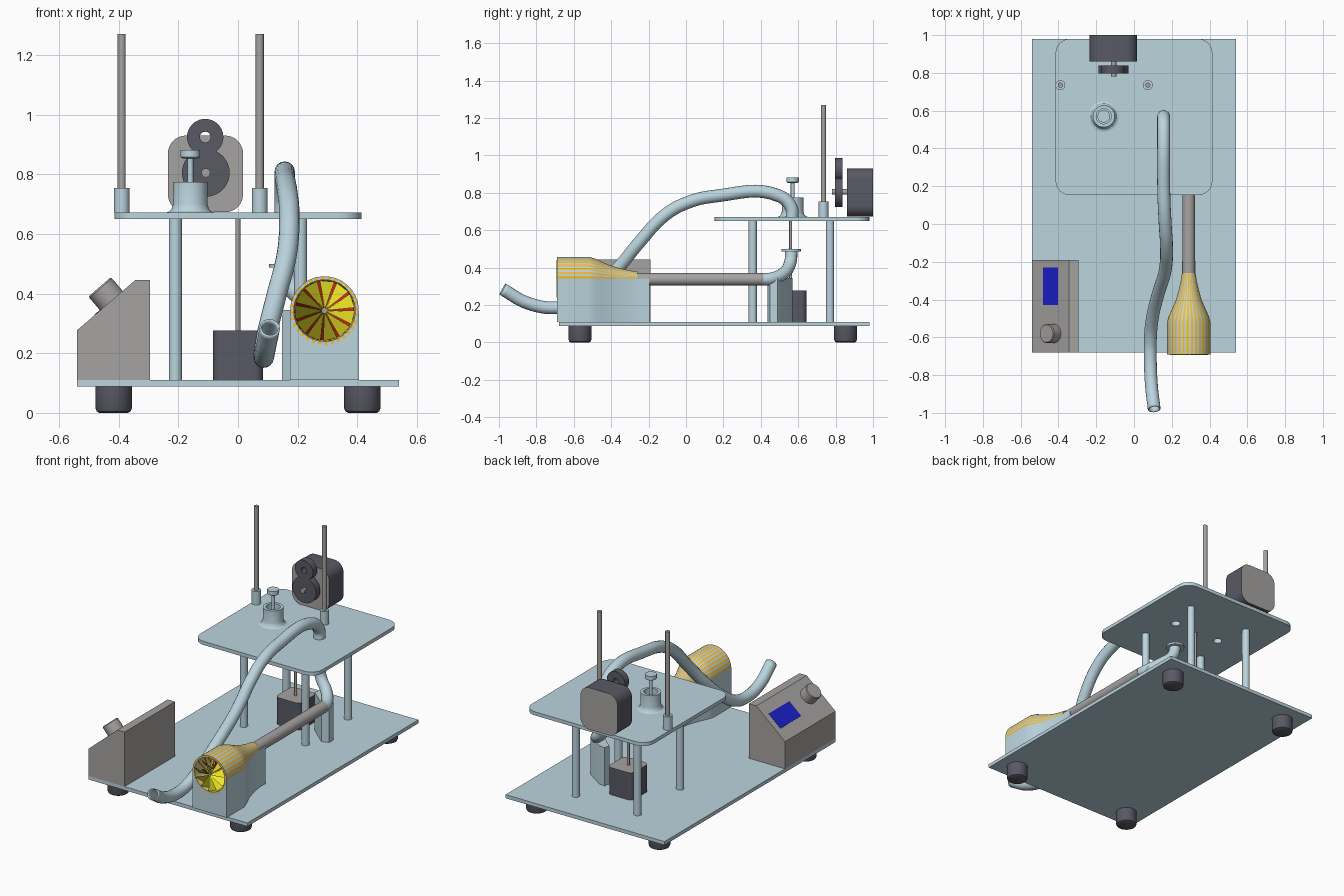
import bpy, bmesh, math
from math import sin, cos, pi, radians

if "Cube" in bpy.data.objects:
    bpy.data.objects.remove(bpy.data.objects["Cube"])


def mat(name, r, g, b):
    m = bpy.data.materials.new(name)
    m.diffuse_color = (r, g, b, 1)
    m.use_nodes = True
    m.node_tree.nodes["Principled BSDF"].inputs["Base Color"].default_value = m.diffuse_color
    return m


BLUE = mat("pale_blue", .50, .66, .73)
GREY = mat("grey", .38, .37, .36)
DARK = mat("dark", .10, .10, .13)
ORANGE = mat("orange", .95, .5, .02)
YELLOW = mat("yellow", .85, .8, .02)
RED = mat("red", .7, .02, .01)
SCREEN = mat("screen_blue", .01, .015, .6)


def make(name, bm, *mats):
    bmesh.ops.remove_doubles(bm, verts=bm.verts, dist=1e-5)
    bmesh.ops.recalc_face_normals(bm, faces=bm.faces)
    me = bpy.data.meshes.new(name)
    bm.to_mesh(me)
    bm.free()
    for m in mats:
        me.materials.append(m)
    ob = bpy.data.objects.new(name, me)
    bpy.context.collection.objects.link(ob)
    return ob


def lathe(name, prof, loc, *mats, axis='z', n=40, loop=False):
    """Spin (radius, height) points; several materials alternate by segment."""
    bm = bmesh.new()
    rings = []
    for i in range(n):
        c, s = cos(2 * pi * i / n), sin(2 * pi * i / n)
        rings.append([bm.verts.new((r * c, r * s, h) if axis == 'z' else (r * c, h, r * s))
                      for r, h in prof])
    k = len(prof)
    for i in range(n):
        a, b = rings[i], rings[(i + 1) % n]
        for j in range(k if loop else k - 1):
            f = bm.faces.new((a[j], a[(j + 1) % k], b[(j + 1) % k], b[j]))
            f.material_index = i % len(mats)
    bmesh.ops.dissolve_degenerate(bm, dist=1e-6, edges=bm.edges)
    ob = make(name, bm, *mats)
    ob.location = loc
    return ob


def rod(name, r, h0, h1, loc, m, axis='z', n=32):
    return lathe(name, [(0, h0), (r, h0), (r, h1), (0, h1)], loc, m, axis=axis, n=n)


def tube(name, ro, ri, h0, h1, loc, m, axis='z'):
    return lathe(name, [(ri, h0), (ro, h0), (ro, h1), (ri, h1)], loc, m, axis=axis, loop=True)


def prism(name, pts, h0, h1, m, axis='z', cap=None):
    """Extrude a 2D outline along z, or an xz outline along y."""
    bm = bmesh.new()
    put = (lambda p, h: (p[0], p[1], h)) if axis == 'z' else (lambda p, h: (p[0], h, p[1]))
    a = [bm.verts.new(put(p, h0)) for p in pts]
    b = [bm.verts.new(put(p, h1)) for p in pts]
    for i in range(len(pts)):
        j = (i + 1) % len(pts)
        bm.faces.new((a[i], a[j], b[j], b[i]))
    for f in (bm.faces.new(a), bm.faces.new(b)):
        f.material_index = 1 if cap else 0
    return make(name, bm, m, *([cap] if cap else []))


def round_rect(x0, x1, y0, y1, r, n=8):
    pts = []
    for q, (x, y) in enumerate([(x1 - r, y1 - r), (x0 + r, y1 - r), (x0 + r, y0 + r), (x1 - r, y0 + r)]):
        for i in range(n + 1):
            t = pi / 2 * (q + i / n)
            pts.append((x + r * cos(t), y + r * sin(t)))
    return pts


def pipe(name, pts, r, wall, m):
    cu = bpy.data.curves.new(name, 'CURVE')
    cu.dimensions = '3D'
    cu.bevel_depth, cu.bevel_resolution, cu.resolution_u = r, 6, 8
    sp = cu.splines.new('BEZIER')
    sp.bezier_points.add(len(pts) - 1)
    for b, p in zip(sp.bezier_points, pts):
        b.co = p
        b.handle_left_type = b.handle_right_type = 'AUTO'
    cu.materials.append(m)
    ob = bpy.data.objects.new(name, cu)
    bpy.context.collection.objects.link(ob)
    bpy.ops.object.select_all(action='DESELECT')
    ob.select_set(True)
    bpy.context.view_layer.objects.active = ob
    bpy.ops.object.convert(target='MESH')
    ob = bpy.context.object
    s = ob.modifiers.new("wall", 'SOLIDIFY')
    s.thickness, s.offset = wall, -1
    return ob


def cut(ob, cutter):
    mod = ob.modifiers.new("cut", 'BOOLEAN')
    mod.operation, mod.solver, mod.object = 'DIFFERENCE', 'EXACT', cutter
    bpy.context.view_layer.objects.active = ob
    bpy.ops.object.modifier_apply(modifier=mod.name)
    bpy.data.objects.remove(cutter)


# base plate and feet
prism("base_plate", [(-.54, -.68), (.54, -.68), (.54, .98), (-.54, .98)], .088, .11, BLUE)
for x in (-.417, .417):
    for y in (-.567, .853):
        lathe("foot", [(0, 0), (.048, 0), (.057, .005), (.061, .016), (.061, .088), (0, .088)], (x, y, 0), DARK)

# raised table on four posts, with two openings
table = prism("table_plate", round_rect(-.415, .415, .153, .98, .075), .65, .672, BLUE)
cut(table, rod("cutter", .025, .6, .7, (-.16, .57, 0), BLUE))
cut(table, rod("cutter", .028, .6, .7, (.157, .567, 0), BLUE))
for x in (-.21, .21):
    for y in (.357, .77):
        rod("table_post", .022, .11, .65, (x, y, 0), BLUE)

# upright rods in sockets
for x in (-.39, .073):
    tube("rod_socket", .026, .0135, .672, .755, (x, .735, 0), BLUE)
    rod("upright_rod", .0135, .672, 1.27, (x, .735, 0), GREY)

# hollow bushing with plunger
lathe("bushing", [(.025, .65), (.025, .70), (.04, .70), (.04, .775), (.058, .775), (.058, .70), (.062, .685),
                  (.069, .676), (.08, .672)], (-.16, .57, 0), BLUE)
lathe("plunger", [(0, .69), (.01, .69), (.01, .853), (.025, .853), (.033, .858), (.033, .882), (0, .882)],
      (-.16, .57, 0), BLUE)

# lower motor and its shaft
prism("lower_motor", round_rect(-.084, .084, .478, .645, .03), .11, .277, DARK, cap=GREY)
rod("lower_shaft", .008, .277, .65, (0, .56, 0), GREY)

# upper motor with a pair of wheels
prism("upper_motor", round_rect(-.235, .017, .673, .93, .06), .86, 1.0, DARK, axis='y', cap=GREY)
rod("upper_shaft", .015, .78, .86, (-.108, 0, .805), GREY, axis='y')
tube("lower_wheel", .08, .015, .797, .838, (-.108, 0, .805), DARK, axis='y')
tube("upper_wheel", .061, .018, .797, .838, (-.11, 0, .925), DARK, axis='y')

# control box with screen and knob
prism("control_box", [(-.54, .11), (-.295, .11), (-.295, .445), (-.345, .445), (-.54, .277)], -.68, -.19, GREY,
      axis='y')
prism("screen", [(-.48, .325), (-.40, .394), (-.402, .398), (-.482, .329)], -.43, -.23, SCREEN, axis='y')
knob = lathe("knob", [(0, -.01), (.05, -.01), (.05, .055), (.046, .06), (0, .06)], (-.425, -.58, .377), GREY)
knob.rotation_euler = (0, -math.atan2(.168, .195), 0)

# blower: flared striped duct, pedestal following its outline, straight pipe
CX, CZ = .29, .343
flare = [(.115, -.69), (.115, -.52), (.107, -.49), (.089, -.45), (.069, -.405), (.053, -.35), (.042, -.30),
         (.036, -.26)]
inner = [(max(r - .012, .026), y) for r, y in flare]
lathe("blower_duct", flare + inner[::-1], (CX, 0, CZ), ORANGE, BLUE, axis='y', n=64, loop=True)
side = flare + [(.035, -.195)]
ped = prism("blower_pedestal", [(CX - r, y) for r, y in side] + [(CX + r, y) for r, y in side[::-1]], .11, CZ, BLUE)
cut(ped, lathe("cutter", [(0, -.8), (.108, -.8), (.108, -.515), (.06, -.405), (.03, -.26), (0, -.15)],
               (CX, 0, CZ), BLUE, axis='y', n=64))
tube("straight_pipe", .034, .027, -.27, .415, (CX, 0, .338), GREY, axis='y')


# two rings of pitched fan blades on a small hub
def fan(name, y, turn, m, n=11):
    bm = bmesh.new()
    for i in range(n):
        a = turn + 2 * pi * i / n
        q = [(.009, a, 0), (.102, a, 0), (.102, a + .48, .045), (.009, a + .48, .03)]
        bm.faces.new([bm.verts.new((CX + r * cos(t), y + d, CZ + r * sin(t))) for r, t, d in q])
    return make(name, bm, m)


fan("front_fan", -.693, .1, YELLOW)
fan("rear_fan", -.63, .45, RED)
rod("fan_hub", .01, -.692, -.57, (CX, 0, CZ), GREY, axis='y')

# elbow rising to a flange, with a slanted support beneath
pipe("elbow", [(.29, .41, .338), (.283, .455, .341), (.235, .525, .373), (.175, .558, .43), (.157, .563, .492)],
     .033, .006, BLUE)
tube("elbow_flange", .053, .028, .487, .5, (.157, .563, 0), BLUE)
prism("elbow_support", [(.262, .435), (.305, .45), (.305, .49), (.195, .565), (.155, .57), (.147, .535)], .11, .345,
      BLUE)

# long hose leaving the table and curling out at the front
pipe("hose", [(.157, .567, .655), (.157, .563, .72), (.157, .50, .783), (.158, .16, .783), (.165, 0, .745),
              (.172, -.12, .675), (.165, -.246, .54), (.128, -.37, .39), (.097, -.5, .265), (.087, -.6, .205),
              (.086, -.7, .185), (.092, -.85, .212), (.107, -.98, .285)], .034, .006, BLUE)

# smooth round parts while keeping sharp edges
bpy.ops.object.select_all(action='DESELECT')
for ob in bpy.context.scene.objects:
    if ob.type == 'MESH':
        ob.select_set(True)
        bpy.context.view_layer.objects.active = ob
bpy.ops.object.shade_smooth_by_angle(angle=radians(30))
